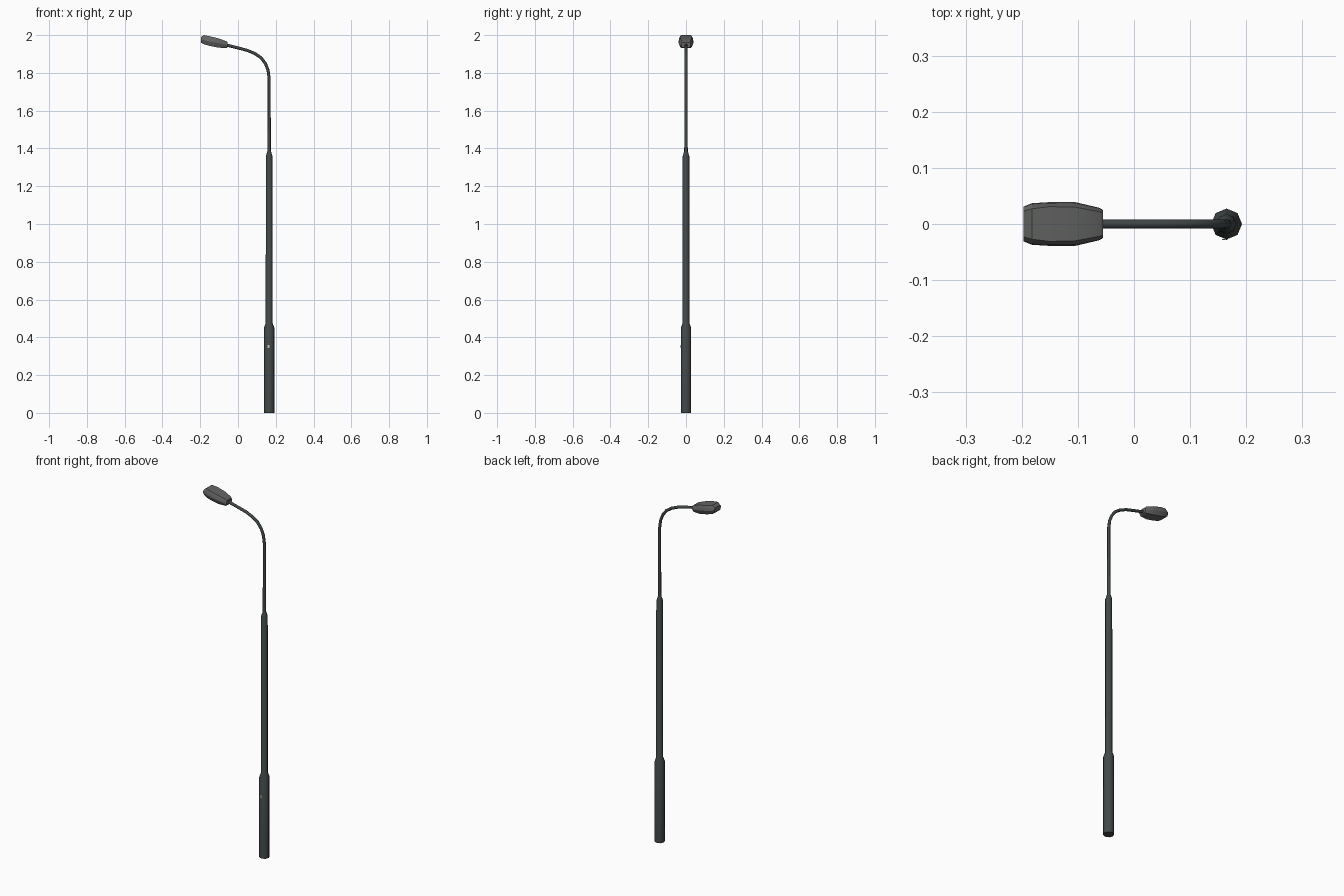
import bpy, bmesh, math
from mathutils import Vector

if "Cube" in bpy.data.objects:
    bpy.data.objects.remove(bpy.data.objects["Cube"])


def material(name, rgb):
    m = bpy.data.materials.new(name)
    m.diffuse_color = (*rgb, 1)
    m.use_nodes = True
    m.node_tree.nodes["Principled BSDF"].inputs["Base Color"].default_value = m.diffuse_color
    return m


DARK = material("dark_green_grey", (0.055, 0.065, 0.065))
GREY = material("mid_grey", (0.125, 0.13, 0.125))
PALE = material("pale_yellow", (0.6, 0.58, 0.4))
PX = 0.165  # pole axis


def loft(name, rings, mat, smooth=40):
    """Skin equal-length point rings and cap both ends."""
    bm = bmesh.new()
    vs = [[bm.verts.new(p) for p in r] for r in rings]
    n = len(vs[0])
    for a, b in zip(vs, vs[1:]):
        for i in range(n):
            j = (i + 1) % n
            bm.faces.new((a[i], a[j], b[j], b[i]))
    bm.faces.new(vs[0])
    bm.faces.new(vs[-1])
    bmesh.ops.recalc_face_normals(bm, faces=bm.faces)
    me = bpy.data.meshes.new(name)
    bm.to_mesh(me)
    bm.free()
    ob = bpy.data.objects.new(name, me)
    bpy.context.collection.objects.link(ob)
    me.materials.append(mat)
    bpy.ops.object.select_all(action='DESELECT')
    ob.select_set(True)
    bpy.context.view_layer.objects.active = ob
    bpy.ops.object.shade_smooth_by_angle(angle=math.radians(smooth))
    return ob


def tube_rings(path, sides):
    """Rings around a path in the xz plane; path items are (x, z, radius)."""
    pts = [Vector((x, 0, z)) for x, z, r in path]
    rings = []
    for k, (x, z, r) in enumerate(path):
        t = (pts[min(k + 1, len(pts) - 1)] - pts[max(k - 1, 0)]).normalized()
        side = Vector((0, 1, 0))
        up = t.cross(side)
        rings.append([pts[k] + r * (math.cos(a) * up + math.sin(a) * side)
                      for a in (i * math.tau / sides for i in range(sides))])
    return rings


# stepped octagonal pole
pole = [(0, .0275), (.45, .0275), (.475, .0185), (1.36, .0175), (1.388, .0085)]
loft("pole", tube_rings([(PX, z, r) for z, r in pole], 8), DARK, 50)

# thin curved arm
arm = [(PX, 1.375, .0095), (PX, 1.5, .0085), (PX, 1.77, .008), (.159, 1.815, .008),
       (.145, 1.85, .008), (.122, 1.88, .008), (.09, 1.902, .008),
       (.05, 1.919, .008), (0, 1.932, .008), (-.065, 1.948, .008)]
loft("arm", tube_rings(arm, 8), DARK, 50)

# lamp head: (x, bottom z, widest z, top z, half width, top half width, bottom half width)
head = [(-.055, 1.935, 1.945, 1.962, .025, .020, .018),
        (-.062, 1.931, 1.946, 1.968, .029, .022, .021),
        (-.105, 1.934, 1.957, 1.983, .039, .030, .029),
        (-.150, 1.943, 1.966, 1.994, .039, .031, .030),
        (-.182, 1.952, 1.973, 2.0, .037, .027, .027),
        (-.197, 1.961, 1.974, 1.988, .031, .023, .024)]
rings = []
for x, zb, zm, zt, w, wt, wb in head:
    half = [(wb, zb), (w, zm), (w * .96, zm + (zt - zm) * .5), (wt, zt)]
    rings.append([(x, y, z) for y, z in half] + [(x, -y, z) for y, z in reversed(half)])
loft("lamp_head", rings, GREY, 25)

# tiny service plate on the front of the base
y = -.0268
plate = [[(PX - .008, yy, .343), (PX + .002, yy, .343), (PX + .002, yy, .36), (PX - .008, yy, .36)]
         for yy in (y, y - .0015)]
loft("service_plate", plate, PALE)
